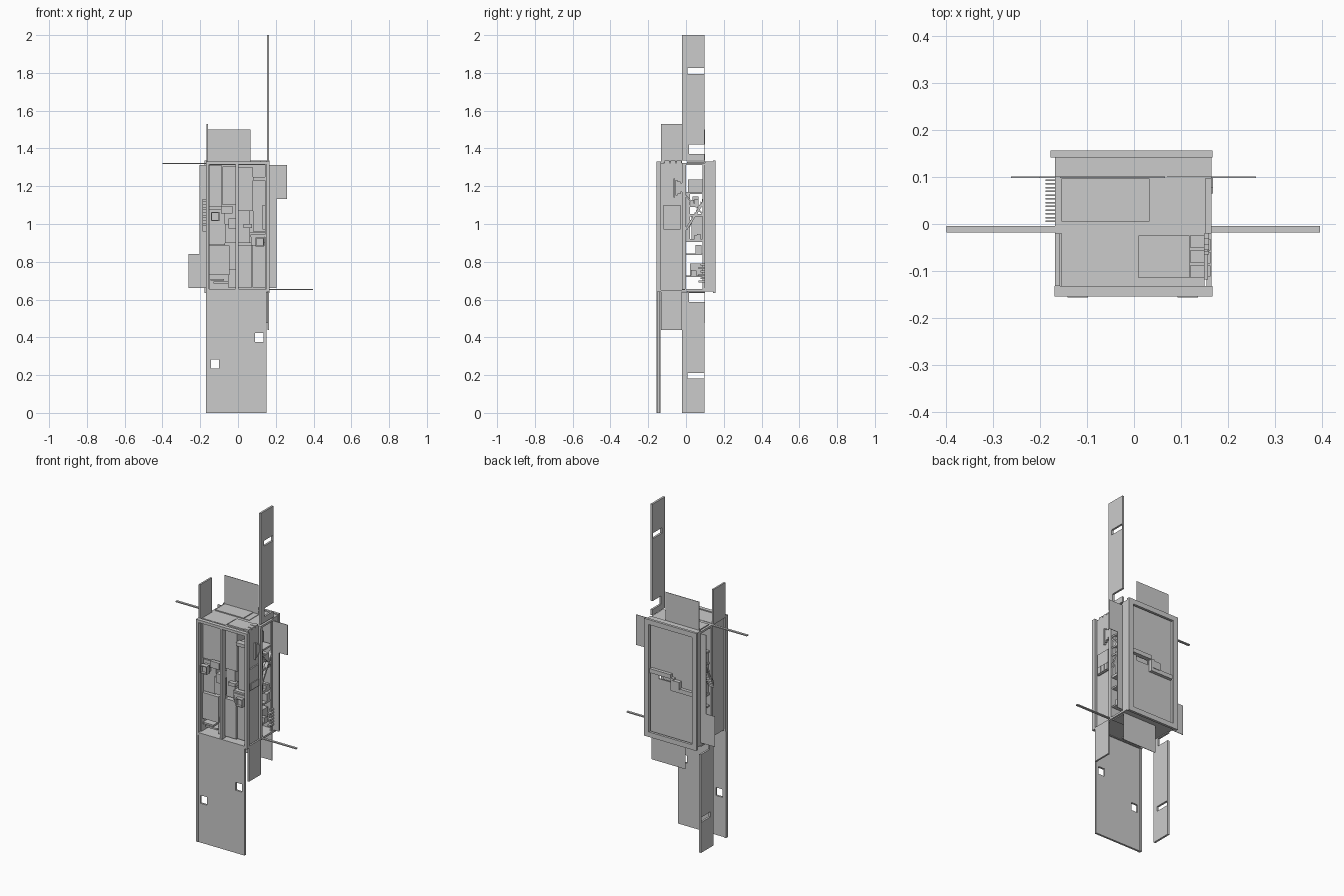
import bpy, bmesh, math, random
random.seed(4)

def box(name, x0, x1, y0, y1, z0, z1):
    bm = bmesh.new()
    bmesh.ops.create_cube(bm, size=1)
    for v in bm.verts:
        v.co = ((x0 + x1) / 2 + v.co.x * (x1 - x0),
                (y0 + y1) / 2 + v.co.y * (y1 - y0),
                (z0 + z1) / 2 + v.co.z * (z1 - z0))
    me = bpy.data.meshes.new(name)
    bm.to_mesh(me)
    bm.free()
    ob = bpy.data.objects.new(name, me)
    bpy.context.collection.objects.link(ob)
    return ob

def cut(ob, *bounds):
    c = box("cutter", *bounds)
    c.hide_render = True
    c.hide_viewport = True
    c.display_type = 'WIRE'
    m = ob.modifiers.new("opening", 'BOOLEAN')
    m.object = c
    m.solver = 'EXACT'
    return ob

def ring(name, x0, x1, y0, y1, z0, z1, t):
    # rectangular frame facing y
    return cut(box(name, x0, x1, y0, y1, z0, z1),
               x0 + t, x1 - t, y0 - .05, y1 + .05, z0 + t, z1 - t)

def bar(name, y0, z0, y1, z1, x0, x1, t):
    # straight bar running in the yz plane
    L = math.hypot(y1 - y0, z1 - z0)
    ob = box(name, x0, x1, -t / 2, t / 2, -L / 2, L / 2)
    ob.location = (0, (y0 + y1) / 2, (z0 + z1) / 2)
    ob.rotation_euler.x = -math.atan2(y1 - y0, z1 - z0)
    return ob

# front frame with central mullion
ring("front_frame", -.17, .167, -.155, -.132, .64, 1.33, .016)
box("front_mullion", -.012, .002, -.152, -.12, .65, 1.32)

# back frame, recessed back panels and stepped mid rail
ring("back_frame", -.178, .167, .142, .157, .635, 1.337, .03)
ring("back_box", -.168, .165, .1, .142, .643, 1.33, .012)
back = box("back_panel", -.16, .157, .12, .128, .65, 1.32)
cut(back, .01, .09, .1, .15, .985, 1.015)
box("back_rail", -.15, -.02, .128, .147, .945, .97)
box("back_rail", -.02, .0, .128, .147, .945, 1.02)
box("back_rail", .0, .14, .128, .147, 1.015, 1.04)
box("back_latch", -.06, -.01, .128, .15, .965, 1.01)

# floor, ceiling and inner walls
for z0, z1, n in ((.643, .655, "floor"), (1.312, 1.324, "ceiling")):
    box(n + "_front", -.155, .15, -.134, -.018, z0, z1)
    box(n + "_back", -.168, .165, -.02, .1, z0, z1)
box("middle_wall", -.166, .163, -.02, .0, .65, 1.32)
box("left_front_wall", -.158, -.15, -.134, -.018, .65, 1.32)
box("right_front_wall", .142, .15, -.134, -.018, .65, 1.32)
for s in (-1, 1):
    box("rear_flange", min(s * .155, s * .203), max(s * .155, s * .203), .098, .101, .66, 1.313)

# front compartments: (x0, x1, z0, z1, front y)
for x0, x1, z0, z1, y in (
        (-.155, -.085, 1.09, 1.31, -.118), (-.082, -.012, 1.1, 1.305, -.124),
        (-.155, -.07, .89, 1.08, -.11), (-.07, -.012, .9, 1.0, -.124),
        (-.15, -.045, .73, .885, -.122), (-.05, -.012, .66, .76, -.112),
        (.002, .08, 1.07, 1.3, -.122), (.08, .15, .96, 1.24, -.11),
        (.002, .06, .9, 1.07, -.112), (.06, .15, .9, .955, -.126),
        (.002, .075, .665, .89, -.124), (.078, .15, .665, .885, -.114)):
    box("front_compartment", x0, x1, y, -.018, z0, z1)
for x0, x1, z in ((-.145, -.075, .7), (-.13, -.05, .685)):
    box("front_bracket", x0, x1, -.125, -.06, z, z + .01)
for x0, x1, z0, z1 in ((-.09, -.03, 1.055, 1.095), (-.05, -.012, .975, 1.03),
                       (.065, .15, .93, .945), (.07, .14, .885, .93),
                       (.08, .15, 1.23, 1.25), (.03, .075, .98, 1.0)):
    box("front_ledge", x0, x1, -.135, -.1, z0, z1)
# door pulls
for x, z in ((-.12, 1.04), (.115, .905)):
    ring("door_pull", x - .022, x + .022, -.157, -.13, z - .024, z + .024, .005)
    box("pull_stem", x - .017, x + .017, -.142, -.1, z - .02, z + .02)

# rear bay: stacked shelves and equipment leaving open gaps through the sides
for z0, z1 in ((.72, .728), (.835, .845), (.905, .92), (1.04, 1.052), (1.09, 1.1), (1.16, 1.17)):
    box("rear_shelf", -.155, .155, .0, .1, z0, z1)
box("rear_block", -.07, .08, .03, .098, .92, 1.04)
box("rear_block", -.12, .1, .01, .098, 1.17, 1.235)
box("rear_block", -.1, .13, .02, .098, .728, .79)
box("rear_block", -.15, .15, .0, .02, .92, 1.16)
for i in range(12):
    w = random.uniform(.02, .05)
    y, z = random.uniform(.02, .06), random.choice((.728, .845, .92, 1.1, 1.17))
    s = random.choice((-1, 1))
    box("rear_module", s * .13 - .025, s * .13 + .025, y, y + w * .7, z, z + w)
# rear bay posts
for x in (-.16, .15):
    box("rear_post", x, x + .01, .088, .1, .65, 1.32)
# braces on the right, slatted ladder on the left
bar("brace", .0, .97, .1, 1.13, .14, .16, .012)
bar("brace", .0, 1.15, .09, 1.05, .14, .158, .008)
for i in range(12):
    y, z = .004 + i * .008, .98 + i * .014
    box("ladder_slat", -.189, -.155, y, y + .003, z - .02, z + .012)
bar("ladder_rail", .0, .965, .098, 1.13, -.162, -.152, .012)
# connector comb on the right side
for i in range(6):
    box("side_connector", .15, .168, .065 + (i % 2) * .012, .098, .69 + i * .018, .7 + i * .018)
box("right_drawer", .13, .158, -.118, -.03, .97, 1.1)
for i in range(3):
    box("drawer_front", .155, .163, -.112 + i * .028, -.088 + i * .028, .975, 1.015)
for i in range(5):
    box("side_fitting", .145, .16, -.065 + i * .01, -.058 + i * .014, 1.14 + i * .01, 1.24 - i * .008)

# top and bottom plates
box("top_plate", -.155, .033, .005, .097, 1.32, 1.33)
box("top_strip", .035, .07, .005, .104, 1.32, 1.327)
box("top_tray", .01, .118, -.115, -.024, 1.32, 1.332)
for i in range(3):
    box("top_clip", .12, .15, -.115 + i * .032, -.087 + i * .032, 1.32, 1.335)
box("top_cover", -.155, .0, -.118, -.02, 1.32, 1.326)
box("bottom_plate", -.03, .155, .005, .097, .637, .645)
box("bottom_tray", -.12, -.01, -.115, -.024, .637, .645)

# folded-out front door with a raised edge and two pull openings
door = box("front_door", -.156, .15, -.152, -.14, .0, .65)
cut(door, -.143, -.1, -.2, -.1, .235, .283)
cut(door, .09, .134, -.2, -.1, .375, .422)
box("door_edge", -.17, -.156, -.155, -.135, .0, .65)

# folded-out tall side doors
up = box("right_tall_door", .153, .165, -.02, .098, 1.335, 2.0)
cut(up, .1, .2, .008, .094, 1.793, 1.825)
cut(up, .1, .2, .016, .15, 1.37, 1.42)
down = box("left_tall_door", -.168, -.156, -.02, .098, .0, .64)
cut(down, -.2, -.1, .008, .094, .182, .212)
cut(down, -.2, -.1, .016, .15, .588, .635)
# folded-out short side doors
box("left_short_door", -.168, -.158, -.132, -.02, 1.32, 1.53)
box("right_short_door", .155, .165, -.132, -.02, .438, .65)
# edge-on blades
box("left_blade", -.4, -.165, -.018, -.004, 1.318, 1.324)
box("right_blade", .163, .397, -.018, -.004, .65, .656)
# thin rear flaps
for n, x0, x1, z0, z1 in (("top_flap", -.158, .066, 1.32, 1.5), ("bottom_flap", -.066, .158, .475, .65),
                          ("right_flap", .165, .26, 1.132, 1.313), ("left_flap", -.262, -.165, .66, .842)):
    box(n, x0, x1, .098, .101, z0, z1)
